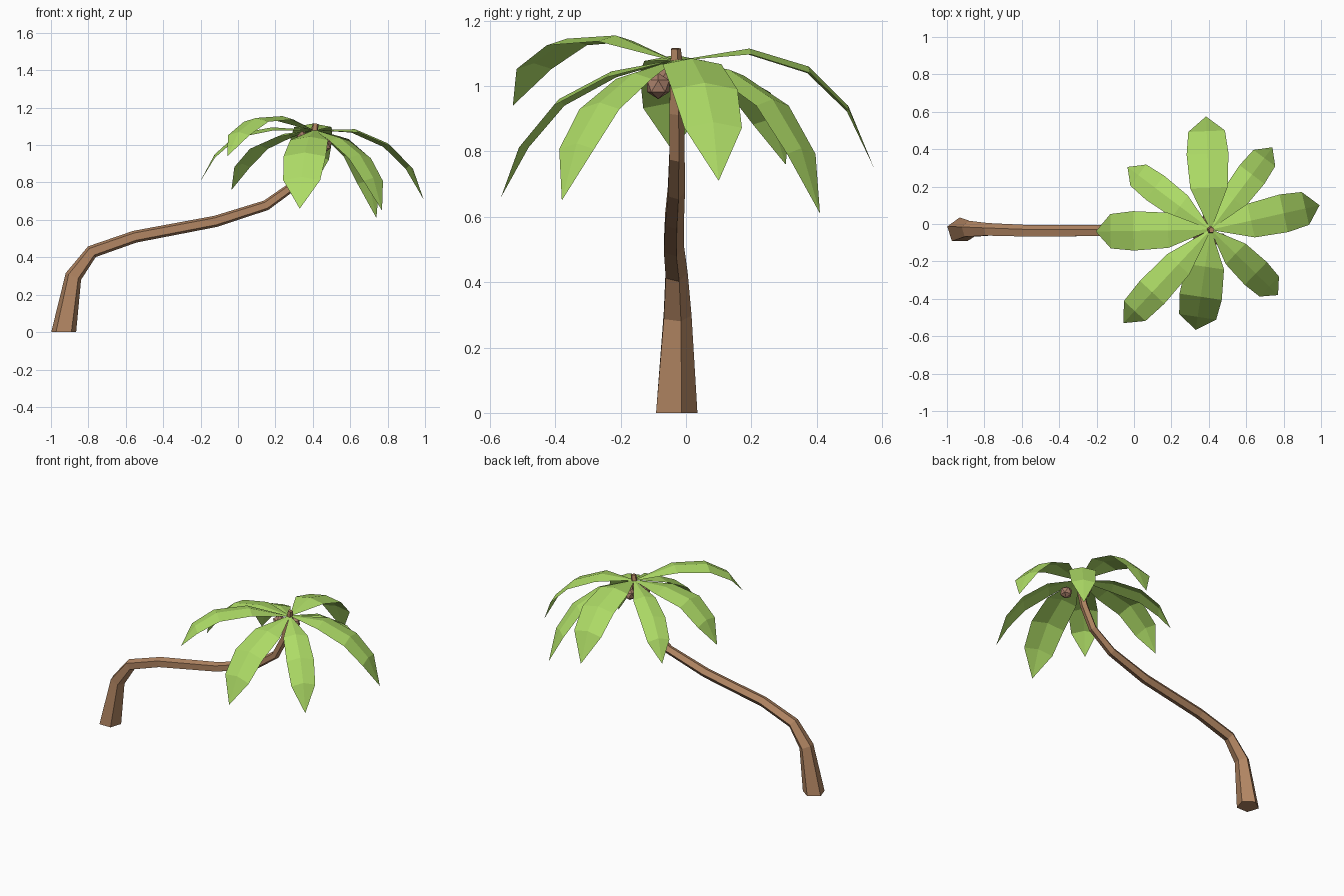
import bpy, bmesh, math
from mathutils import Vector

if "Cube" in bpy.data.objects:
    bpy.data.objects.remove(bpy.data.objects["Cube"])


def material(name, rgb):
    m = bpy.data.materials.new(name)
    m.diffuse_color = (*rgb, 1)
    m.use_nodes = True
    m.node_tree.nodes["Principled BSDF"].inputs["Base Color"].default_value = m.diffuse_color
    return m


bark = material("bark brown", (0.45, 0.24, 0.125))
green = material("leaf green", (0.42, 0.71, 0.133))
husk = material("husk brown", (0.40, 0.215, 0.145))


def finish(bm, name, mat):
    me = bpy.data.meshes.new(name)
    bm.to_mesh(me)
    bm.free()
    me.materials.append(mat)
    ob = bpy.data.objects.new(name, me)
    bpy.context.collection.objects.link(ob)
    return ob


# Trunk: five-sided tube along a bent path (x, y, z, radius)
path = [(-0.932, -0.035, 0.00, 0.070), (-0.880, -0.030, 0.298, 0.047),
        (-0.781, -0.032, 0.430, 0.037), (-0.552, -0.040, 0.510, 0.034),
        (-0.120, -0.038, 0.592, 0.032), (0.150, -0.032, 0.678, 0.029),
        (0.300, -0.030, 0.785, 0.026), (0.370, -0.030, 0.920, 0.025),
        (0.405, -0.030, 1.050, 0.023), (0.415, -0.032, 1.115, 0.016)]
bm = bmesh.new()
rings = []
for i, (x, y, z, r) in enumerate(path):
    a, b = path[max(i - 1, 0)], path[min(i + 1, len(path) - 1)]
    d1 = Vector((x - a[0], 0, z - a[2])).normalized()
    d2 = Vector((b[0] - x, 0, b[2] - z)).normalized()
    t = (d1 + d2).normalized() if i else Vector((0, 0, 1))
    side = Vector((t.z, 0, -t.x))
    ring = []
    for k in range(5):
        an = math.radians(90 + 72 * k)
        ring.append(bm.verts.new(Vector((x, y, z)) + side * r * math.cos(an)
                                 + Vector((0, r * math.sin(an), 0))))
    rings.append(ring)
for lo, hi in zip(rings, rings[1:]):
    for k in range(5):
        n = (k + 1) % 5
        bm.faces.new((lo[k], lo[n], hi[n], hi[k]))
bm.faces.new(rings[0][::-1])
bm.faces.new(rings[-1])
finish(bm, "trunk", bark)

# Fronds: tip position, half width, and heights of the four stations
crown = Vector((0.41, -0.03, 1.08))
fronds = [((0.992, 0.100), 0.092, (1.085, 1.01, 0.89, 0.71)),
          ((0.740, 0.410), 0.074, (1.05, 0.96, 0.81, 0.61)),
          ((0.385, 0.575), 0.100, (1.115, 1.06, 0.94, 0.75)),
          ((-0.035, 0.305), 0.072, (1.06, 1.00, 0.90, 0.76)),
          ((-0.205, -0.040), 0.094, (1.095, 1.06, 0.95, 0.80)),
          ((-0.057, -0.530), 0.080, (1.155, 1.145, 1.07, 0.94)),
          ((0.330, -0.566), 0.102, (1.045, 0.96, 0.83, 0.66)),
          ((0.770, -0.380), 0.076, (1.04, 0.95, 0.825, 0.65))]
for n, (tip, w, heights) in enumerate(fronds):
    bm = bmesh.new()
    out = Vector((tip[0] - crown.x, tip[1] - crown.y, 0))
    across = Vector((-out.y, out.x, 0)).normalized()
    stations = [(0.02, 0.08, crown.z)] + list(
        zip((0.37, 0.67, 0.87), (1.0, 1.12, 0.98), heights))
    rows = []
    for f, k, z in stations:
        c = Vector((crown.x, crown.y, z)) + out * f
        fold = Vector((0, 0, 0.018 * k))
        rows.append([bm.verts.new(p) for p in
                     (c - across * w * k - fold, c, c + across * w * k - fold)])
    for a, b in zip(rows, rows[1:]):
        for j in (0, 1):
            bm.faces.new((a[j], b[j], b[j + 1], a[j + 1]))
    end = bm.verts.new((tip[0], tip[1], heights[3]))
    for j in (0, 1):
        bm.faces.new((rows[-1][j], end, rows[-1][j + 1]))
    bmesh.ops.recalc_face_normals(bm, faces=bm.faces)
    bm.normal_update()
    if sum(f.normal.z for f in bm.faces) < 0:
        bmesh.ops.reverse_faces(bm, faces=bm.faces)
    finish(bm, f"frond_{n + 1}", green)

# Coconuts under the crown
for n, c in enumerate([(0.345, -0.055, 1.035), (0.465, -0.085, 1.00), (0.40, 0.03, 1.01)]):
    bm = bmesh.new()
    bmesh.ops.create_icosphere(bm, subdivisions=1, radius=0.04)
    ob = finish(bm, f"coconut_{n + 1}", husk)
    ob.location = c
